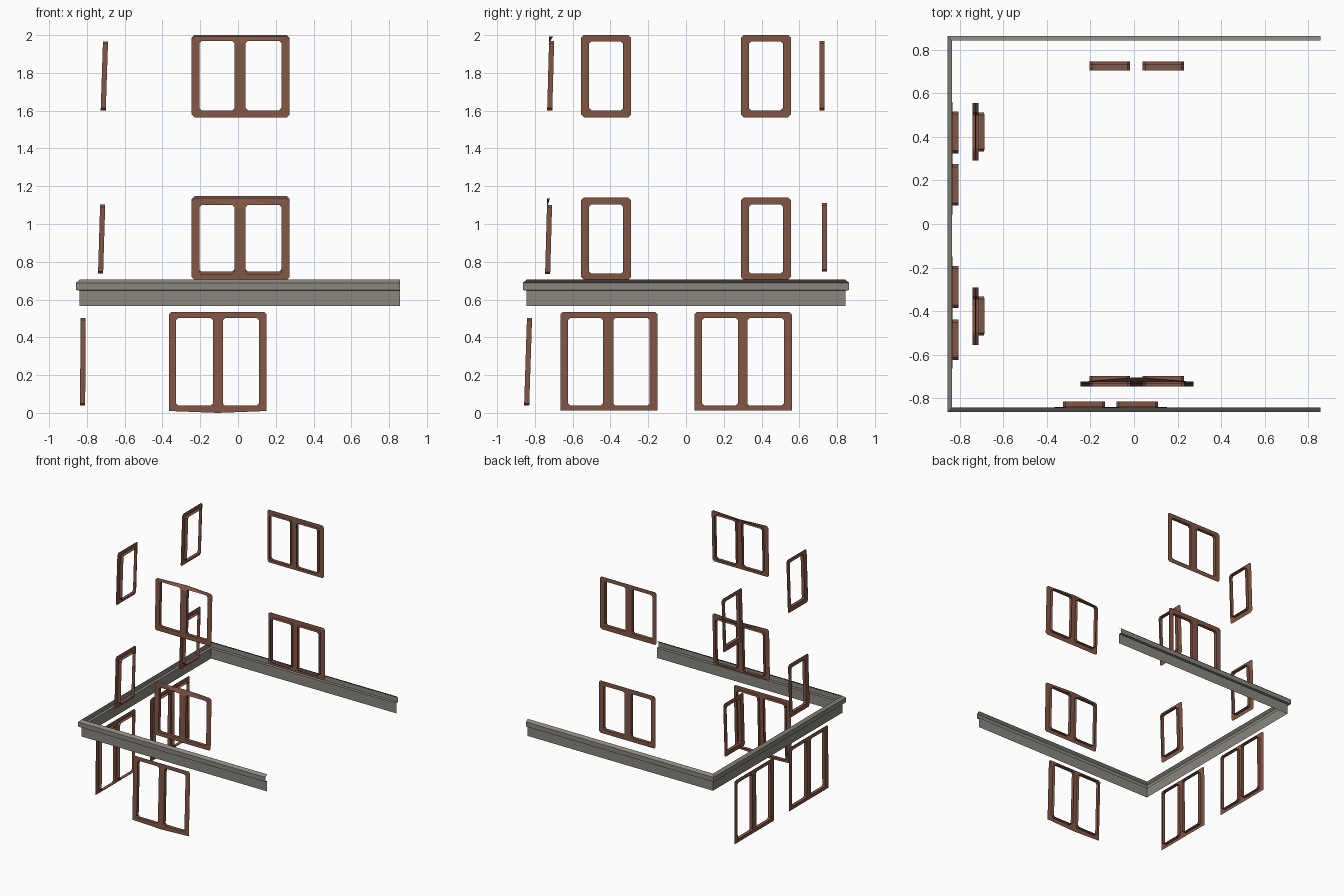
import bpy, bmesh
from mathutils import Vector

if "Cube" in bpy.data.objects:
    bpy.data.objects.remove(bpy.data.objects["Cube"])


def material(name, rgb):
    m = bpy.data.materials.new(name)
    m.diffuse_color = (*rgb, 1)
    m.use_nodes = True
    m.node_tree.nodes["Principled BSDF"].inputs["Base Color"].default_value = m.diffuse_color
    return m


BROWN = material("brown_wood", (0.225, 0.093, 0.06))
STONE = material("grey_stone", (0.25, 0.24, 0.205))

OUT = {"front": Vector((0, -1, 0)), "left": Vector((-1, 0, 0)), "back": Vector((0, 1, 0))}


def finish(bm, name, mat):
    me = bpy.data.meshes.new(name)
    bm.to_mesh(me)
    bm.free()
    me.materials.append(mat)
    ob = bpy.data.objects.new(name, me)
    bpy.context.collection.objects.link(ob)


def outline(u0, u1, v0, v1, c, cb=None):
    """Rectangle with cut corners (c at the top, cb at the bottom)."""
    cb = c if cb is None else cb
    low = [(u0, v0 + cb), (u0 + cb, v0), (u1 - cb, v0), (u1, v0 + cb)] if cb else [(u0, v0), (u1, v0)]
    return low + [(u1, v1 - c), (u1 - c, v1), (u0 + c, v1), (u0, v1 - c)]


def window(name, side, u, v, holes, hv, d, depth=0.027, square=False, bow=0.0, sag=0.0):
    """Flat frame sheet with openings and reveals; d = wall offset at bottom and top."""
    bm = bmesh.new()
    out = OUT[side]
    along = Vector((0, 1, 0)) if side == "left" else Vector((1, 0, 0))

    def place(p, inset=0.0):
        t = (p[1] - hv[0]) / (hv[1] - hv[0])
        off = d[0] + (d[1] - d[0]) * t - inset
        return along * p[0] + out * off + Vector((0, 0, p[1]))

    def loop(pts):
        vs = [bm.verts.new(place(p)) for p in pts]
        return vs, [bm.edges.new((a, b)) for a, b in zip(vs, vs[1:] + vs[:1])]

    outer = outline(*u, *v, 0.014, 0 if square else 0.014)
    mid = (u[0] + u[1]) / 2
    if bow:      # top edge leans inward at its middle
        outer.insert(len(outer) - 2, (mid, v[1]))
    if sag:      # bottom edge dips at its middle
        outer.insert(1, (mid, v[0] - sag))
    vs, edges = loop(outer)
    if bow:
        vs[len(outer) - 3].co -= out * bow
    rings = []
    for h in holes:
        pts = outline(*h, *hv, 0.012)
        hvs, hes = loop(pts)
        edges += hes
        rings.append((pts, hvs, Vector(place(((h[0] + h[1]) / 2, (hv[0] + hv[1]) / 2)))))
    bmesh.ops.triangle_fill(bm, edges=edges, use_beauty=True)
    bm.normal_update()
    for f in bm.faces:
        if f.normal.dot(out) < 0:
            f.normal_flip()
    # reveals running inward from each opening
    for pts, a, centre in rings:
        b = [bm.verts.new(place(p, depth)) for p in pts]
        for i in range(len(a)):
            j = (i + 1) % len(a)
            f = bm.faces.new((a[i], a[j], b[j], b[i]))
            f.normal_update()
            if f.normal.dot(centre - f.calc_center_median()) < 0:
                f.normal_flip()
    finish(bm, name, BROWN)


# Upper double windows, front and back
pair = [(-0.205, -0.018), (0.04, 0.23)]
wide = (-0.245, 0.273)
window("front_top_window", "front", wide, (1.565, 1.992), pair, (1.602, 1.968), (0.735, 0.725), bow=0.02)
window("front_middle_window", "front", wide, (0.705, 1.135), pair, (0.735, 1.1), (0.746, 0.736), bow=0.015)
window("back_top_window", "back", wide, (1.565, 2.0), pair, (1.602, 1.968), (0.733, 0.733))
window("back_middle_window", "back", wide, (0.715, 1.147), pair, (0.748, 1.11), (0.747, 0.747))

# Upper single windows on the left side
for s, n in ((-1, "near"), (1, "far")):
    u = tuple(sorted((s * 0.291, s * 0.555)))
    h = [tuple(sorted((s * 0.333, s * 0.513)))]
    window(f"left_top_window_{n}", "left", u, (1.565, 2.0), h, (1.602, 1.967), (0.727, 0.715))
    window(f"left_middle_window_{n}", "left", u, (0.705, 1.14), h, (0.737, 1.103), (0.741, 0.73))

# Ground floor double windows
window("front_ground_window", "front", (-0.366, 0.152), (0.01, 0.535), [(-0.327, -0.133), (-0.08, 0.11)],
       (0.038, 0.503), (0.857, 0.842), square=True, sag=0.01)
window("left_ground_window_near", "left", (-0.665, -0.15), (0.013, 0.535), [(-0.624, -0.44), (-0.385, -0.192)],
       (0.038, 0.503), (0.836, 0.834), square=True)
window("left_ground_window_far", "left", (0.044, 0.56), (0.013, 0.535), [(0.085, 0.275), (0.325, 0.518)],
       (0.038, 0.503), (0.836, 0.834), square=True)

# Cornice: stepped sheet profile swept round front, left and back
profile = [(0.844, 0.565), (0.844, 0.648), (0.864, 0.65), (0.864, 0.688), (0.843, 0.706)]
bm = bmesh.new()
rows = []
for o, z in profile:
    x = -(o - 0.006)
    rows.append([bm.verts.new(p) for p in ((0.857, -o, z), (x, -o, z), (x, o, z), (0.857, o, z))])
for a, b in zip(rows, rows[1:]):
    for i in range(3):
        bm.faces.new((a[i + 1], a[i], b[i], b[i + 1]))
bm.normal_update()
for f in bm.faces:
    c = f.calc_center_median()
    if abs(f.normal.z) < 0.9 and f.normal.dot(Vector((min(c.x, 0), c.y, 0))) < 0:
        f.normal_flip()
    elif f.normal.z > 0.9:
        f.normal_flip()
finish(bm, "cornice", STONE)
